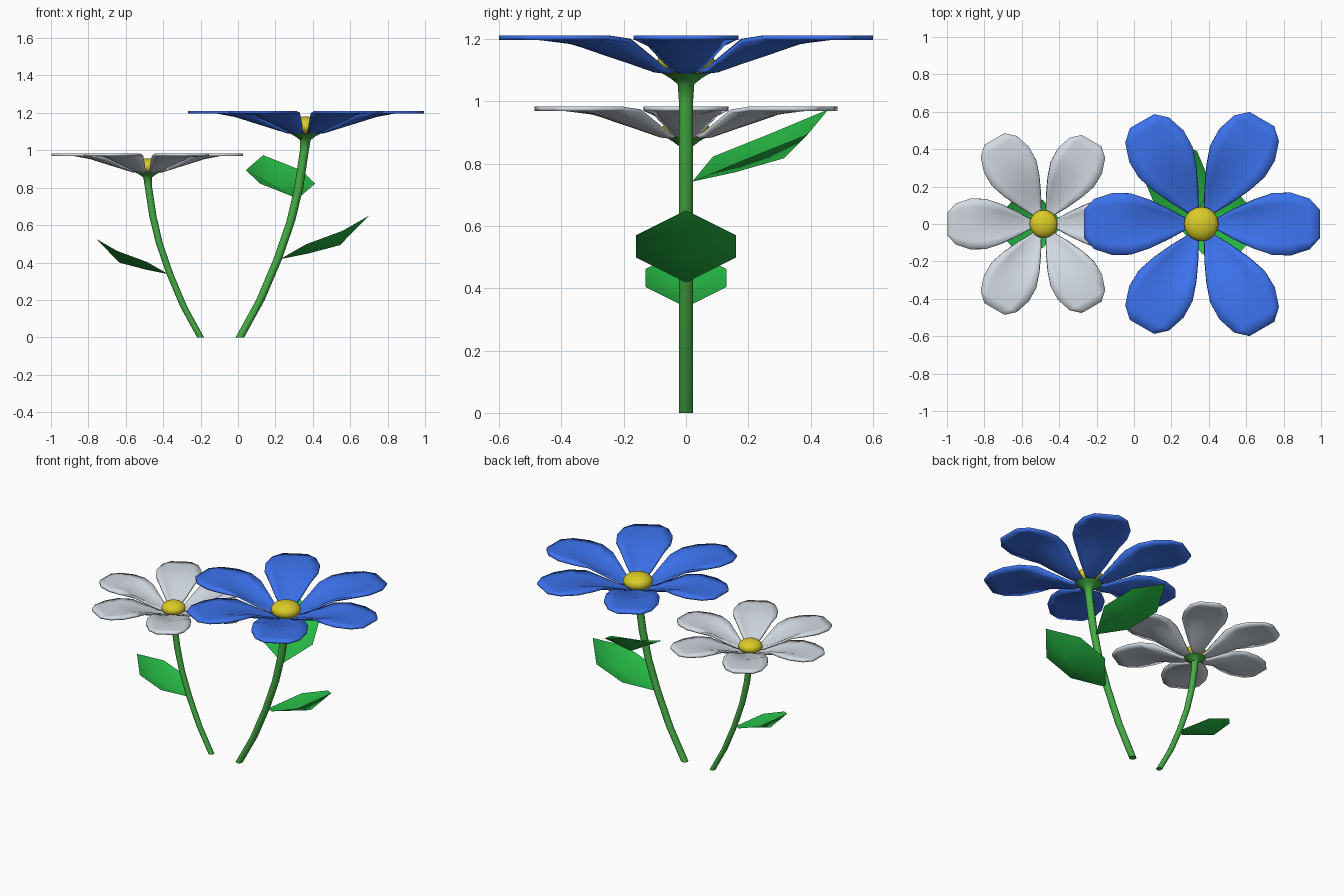
import bpy, bmesh, math
from mathutils import Matrix, Vector

if "Cube" in bpy.data.objects:
    bpy.data.objects.remove(bpy.data.objects["Cube"])


def material(name, rgb):
    m = bpy.data.materials.new(name)
    m.diffuse_color = (*rgb, 1)
    m.use_nodes = True
    m.node_tree.nodes["Principled BSDF"].inputs["Base Color"].default_value = m.diffuse_color
    return m


STEM = material("stem_green", (0.06, 0.42, 0.06))
LEAF = material("leaf_green", (0.02, 0.5, 0.06))
YELLOW = material("yellow", (0.7, 0.6, 0.02))
BLUE = material("blue", (0.045, 0.17, 0.85))
WHITE = material("white", (0.65, 0.7, 0.76))


def build(name, bm, mtx, mat, thickness=0, angle=40):
    bm.transform(mtx)
    if mtx.determinant() < 0:
        bmesh.ops.reverse_faces(bm, faces=bm.faces[:])
    me = bpy.data.meshes.new(name)
    bm.to_mesh(me)
    bm.free()
    me.materials.append(mat)
    ob = bpy.data.objects.new(name, me)
    bpy.context.collection.objects.link(ob)
    if thickness:
        mod = ob.modifiers.new("thickness", 'SOLIDIFY')
        mod.thickness = thickness
        mod.offset = 0
    bpy.context.view_layer.objects.active = ob
    ob.select_set(True)
    bpy.ops.object.shade_smooth_by_angle(angle=math.radians(angle))
    ob.select_set(False)


def bridge(bm, rows, closed):
    for a, b in zip(rows, rows[1:]):
        n = len(a)
        for i in range(n if closed else n - 1):
            j = (i + 1) % n
            bm.faces.new((a[i], a[j], b[j], b[i]))


def stem():
    # (x, z, radius) up the bent stem, flaring under the petals
    path = [(.01, 0, .023), (.12, .2, .023), (.213, .42, .023), (.282, .62, .023),
            (.325, .8, .024), (.355, 1.0, .024), (.36, 1.055, .028),
            (.36, 1.075, .055), (.36, 1.09, .082)]
    bm = bmesh.new()
    rows = [[bm.verts.new((x + r * math.cos(k * math.tau / 10), r * math.sin(k * math.tau / 10), z))
             for k in range(10)] for x, z, r in path]
    bridge(bm, rows, True)
    bm.faces.new(rows[0][::-1])
    bm.faces.new(rows[-1])
    return bm


def petal():
    # (distance along petal, half width); spoon-shaped, flat towards the tip
    outline = [(.04, .015), (.1, .04), (.17, .078), (.28, .13), (.38, .165),
               (.48, .168), (.58, .135), (.635, .075)]
    bm = bmesh.new()
    rows = []
    for r, w in outline:
        row = []
        for k in range(7):
            u = k / 3 - 1
            t = (r - .08) / (.36 - .14 * u * u)
            row.append(bm.verts.new((r, -u * w, .112 * max(0, min(1, t)))))
        rows.append(row[::-1])
    bridge(bm, [list(r) for r in zip(*rows)][::-1], False)
    bmesh.ops.recalc_face_normals(bm, faces=bm.faces[:])
    if sum(f.normal.z for f in bm.faces) < 0:
        bmesh.ops.reverse_faces(bm, faces=bm.faces[:])
    return bm


def leaf():
    # V-folded six-sided leaf with its base at the origin, pointing to +x
    bm = bmesh.new()
    v = bm.verts.new
    base, tip = v((0, 0, 0)), v((.475, 0, .232))
    m1, m2 = v((.15, 0, .03)), v((.32, 0, .075))
    for s in (1, -1):
        e1, e2 = v((.14, .16 * s, .08)), v((.335, .16 * s, .152))
        for f in ((base, m1, e1), (m1, m2, e2, e1), (m2, tip, e2)):
            bm.faces.new(f[::s])
    return bm


def flower(name, mtx, mat, leaves):
    build(name + "_stem", stem(), mtx, STEM, angle=50)
    # Six petals around the head
    for i, s in enumerate((1, 1.02, 1, .99, 1, 1.02)):
        place = (Matrix.Translation((.36, 0, 1.092))
                 @ Matrix.Rotation(i * math.pi / 3, 4, 'Z') @ Matrix.Diagonal((s, s, 1, 1)))
        build(f"{name}_petal_{i + 1}", petal(), mtx @ place, mat, .014)
    # Yellow centre
    bm = bmesh.new()
    bmesh.ops.create_uvsphere(bm, u_segments=20, v_segments=12, radius=1)
    place = Matrix.Translation((.36, 0, 1.128)) @ Matrix.Diagonal((.092, .092, .053, 1))
    build(name + "_center", bm, mtx @ place, YELLOW, angle=60)
    # Leaves
    for i, (pos, turn) in enumerate(leaves):
        place = Matrix.Translation(pos) @ Matrix.Rotation(math.radians(turn), 4, 'Z')
        build(f"{name}_leaf_{i + 1}", leaf(), mtx @ place, LEAF)


LOW = ((.225, 0, .418), 0)
HIGH = ((.32, .02, .742), 113)
flower("blue_flower", Matrix.Identity(4), BLUE, [LOW, HIGH])
# The white flower is a smaller mirrored copy with one leaf
flower("white_flower", Matrix.Translation((-.192, 0, 0)) @ Matrix.Diagonal((-.81, .81, .81, 1)),
       WHITE, [LOW])
